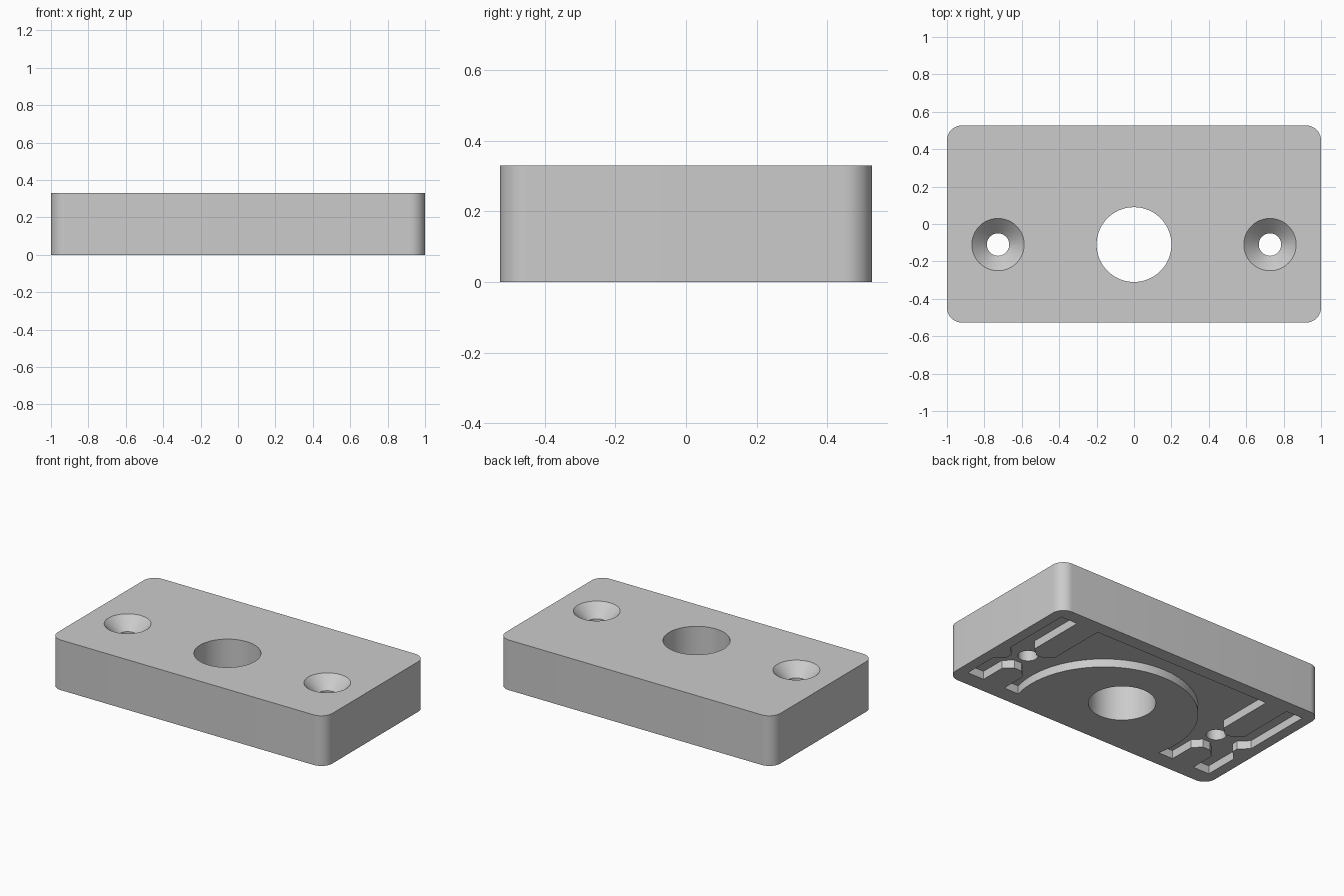
import bpy
import bmesh
import math

cube = bpy.data.objects.get("Cube")
if cube:
    bpy.data.objects.remove(cube, do_unlink=True)

HALF_X, HALF_Y, HEIGHT = 1.0, 0.527, 0.33
CORNER = 0.08
HOLE_Y = -0.11
SCREW_X = 0.727
POCKET_DEPTH = 0.054

grey = bpy.data.materials.new("light_grey")
grey.use_nodes = True
colour = (0.6, 0.6, 0.6, 1)
grey.diffuse_color = colour
grey.node_tree.nodes["Principled BSDF"].inputs["Base Color"].default_value = colour


def arc(cx, cy, radius, start, end, steps):
    """Points along an arc, angles in degrees."""
    angles = [math.radians(start + (end - start) * i / steps) for i in range(steps + 1)]
    return [(cx + radius * math.cos(a), cy + radius * math.sin(a)) for a in angles]


def make_object(name, bm):
    bmesh.ops.recalc_face_normals(bm, faces=bm.faces)
    mesh = bpy.data.meshes.new(name)
    bm.to_mesh(mesh)
    bm.free()
    mesh.materials.append(grey)
    obj = bpy.data.objects.new(name, mesh)
    bpy.context.collection.objects.link(obj)
    return obj


def prism(name, outline, bottom, top):
    """Extrude a flat outline between two heights."""
    bm = bmesh.new()
    face = bm.faces.new([bm.verts.new((x, y, bottom)) for x, y in outline])
    new = bmesh.ops.extrude_face_region(bm, geom=[face])["geom"]
    verts = [v for v in new if isinstance(v, bmesh.types.BMVert)]
    bmesh.ops.translate(bm, verts=verts, vec=(0, 0, top - bottom))
    return make_object(name, bm)


def turned(name, cx, cy, profile, steps=48):
    """Stack rings of (radius, height) into a closed round solid."""
    bm = bmesh.new()
    rings = [[bm.verts.new((x, y, z)) for x, y in arc(cx, cy, r, 0, 360, steps)[:-1]]
             for r, z in profile]
    for low, high in zip(rings, rings[1:]):
        for i in range(steps):
            j = (i + 1) % steps
            bm.faces.new((low[i], low[j], high[j], high[i]))
    bm.faces.new(rings[0])
    bm.faces.new(rings[-1])
    return make_object(name, bm)


# Block with rounded upright corners
ix, iy = HALF_X - CORNER, HALF_Y - CORNER
outline = []
for sx, sy, start in ((1, 1, 0), (-1, 1, 90), (-1, -1, 180), (1, -1, 270)):
    outline += arc(sx * ix, sy * iy, CORNER, start, start + 90, 12)
block = prism("mounting_block", outline, 0, HEIGHT)

# Underside pocket: round island in the middle, tapered ribs beside each screw
back, front = 0.44, -0.42
inner, outer, wall = 0.65, 0.81, 0.93
island = arc(0, -0.28, 0.56, 90, -14.5, 32)
side = [
    (inner, front), (inner, -0.25), (0.70, -0.20), (0.755, -0.20), (outer, -0.25), (outer, front),
    (wall, front), (wall, -0.19), (0.87, -0.13), (0.87, -0.09), (wall, -0.03), (wall, back),
    (outer, back), (outer, 0.05), (0.755, 0), (0.70, 0), (inner, 0.05), (inner, back),
]
half = island + side
pocket = half + [(-x, y) for x, y in reversed(half[1:])]
cutters = [prism("pocket_cutter", pocket, -0.1, POCKET_DEPTH)]

# Centre bore and the two countersunk screw holes
cutters.append(turned("bore_cutter", 0, HOLE_Y, [(0.2, -0.1), (0.2, HEIGHT + 0.1)], 72))
for sign in (-1, 1):
    cutters.append(turned("screw_cutter", sign * SCREW_X, HOLE_Y, [
        (0.06, -0.1), (0.06, HEIGHT - 0.08), (0.14, HEIGHT), (0.14, HEIGHT + 0.1)]))

# Cut the block, then discard the cutters
for cutter in cutters:
    cutter.hide_render = True
    cut = block.modifiers.new(cutter.name, 'BOOLEAN')
    cut.operation = 'DIFFERENCE'
    cut.solver = 'EXACT'
    cut.object = cutter
depsgraph = bpy.context.evaluated_depsgraph_get()
result = bpy.data.meshes.new_from_object(block.evaluated_get(depsgraph))
block.modifiers.clear()
block.data = result
result.materials.clear()
result.materials.append(grey)
for polygon in result.polygons:
    polygon.material_index = 0
for cutter in cutters:
    bpy.data.objects.remove(cutter, do_unlink=True)

# Smooth round walls, crisp edges
bpy.ops.object.select_all(action='DESELECT')
block.select_set(True)
bpy.context.view_layer.objects.active = block
bpy.ops.object.shade_smooth_by_angle(angle=math.radians(30))
